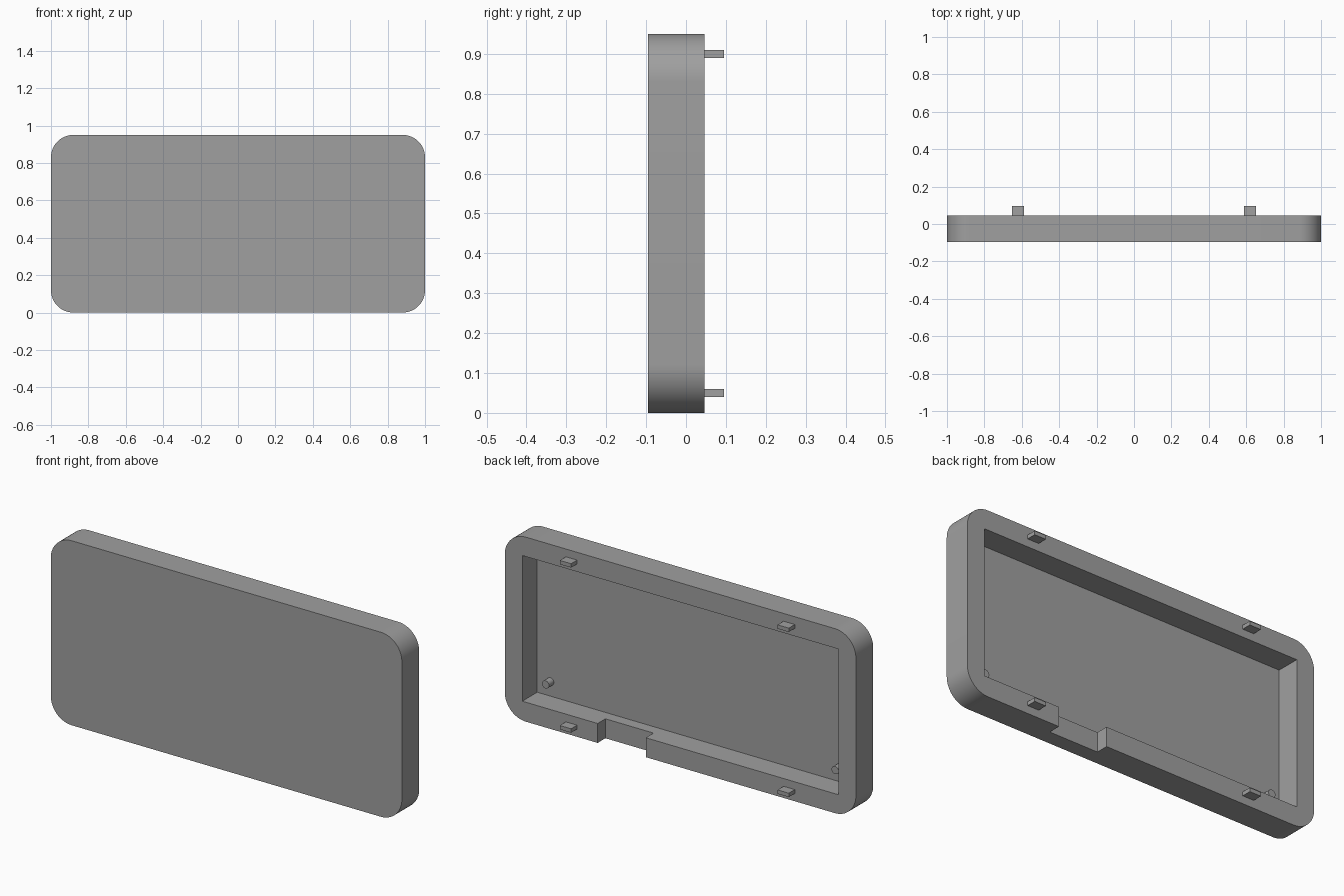
import bpy, bmesh, math
from mathutils import Matrix, Vector

default = bpy.data.objects.get("Cube")
if default:
    bpy.data.objects.remove(default, do_unlink=True)

# Single grey plastic
grey = bpy.data.materials.new("grey plastic")
grey.use_nodes = True
COLOUR = (0.35, 0.35, 0.35, 1)
grey.diffuse_color = COLOUR
grey.node_tree.nodes["Principled BSDF"].inputs["Base Color"].default_value = COLOUR


def finish(name, bm):
    mesh = bpy.data.meshes.new(name)
    bm.to_mesh(mesh)
    bm.free()
    mesh.materials.append(grey)
    obj = bpy.data.objects.new(name, mesh)
    bpy.context.collection.objects.link(obj)
    return obj


def activate(obj):
    bpy.ops.object.select_all(action='DESELECT')
    obj.select_set(True)
    bpy.context.view_layer.objects.active = obj


def box(name, low, high, corner=0):
    """Box between two corners; optionally rounds the edges running along y."""
    low, high = Vector(low), Vector(high)
    bm = bmesh.new()
    bmesh.ops.create_cube(bm, size=1, matrix=Matrix.Translation((low + high) / 2)
                          @ Matrix.Diagonal((*(high - low), 1)))
    if corner:
        edges = [e for e in bm.edges
                 if abs(e.verts[0].co.y - e.verts[1].co.y) > 0.01]
        bmesh.ops.bevel(bm, geom=edges, offset=corner, segments=16,
                        profile=0.5, affect='EDGES')
    return finish(name, bm)


def cut(target, cutter):
    cutter.hide_render = True
    mod = target.modifiers.new("cut", 'BOOLEAN')
    mod.operation = 'DIFFERENCE'
    mod.solver = 'EXACT'
    mod.object = cutter
    activate(target)
    bpy.ops.object.modifier_apply(modifier=mod.name)
    bpy.data.objects.remove(cutter, do_unlink=True)


def smooth(obj):
    activate(obj)
    bpy.ops.object.shade_smooth_by_angle(angle=math.radians(30))


FRONT, RIM, FLOOR, TIP = -0.095, 0.046, -0.075, 0.095
HEIGHT = 0.95

# Shallow tray with rounded corners, open at the back
shell = box("shell", (-1, FRONT, 0), (1, RIM, HEIGHT), corner=0.12)
cut(shell, box("pocket", (-0.9, FLOOR, 0.1), (0.9, 0.2, 0.85)))
# Cable notch through the bottom wall
cut(shell, box("notch", (0.197, -0.017, -0.1), (0.471, 0.2, 0.15)))
smooth(shell)

for side, word in ((1, "left"), (-1, "right")):
    # Flat locating tabs on the rim
    for z, level in ((0.05, "lower"), (HEIGHT - 0.05, "upper")):
        x = side * 0.62
        box(f"{level}_{word}_tab", (x - 0.032, RIM - 0.01, z - 0.01),
            (x + 0.032, TIP, z + 0.01))
    # Small round pegs standing on the pocket floor
    bm = bmesh.new()
    bmesh.ops.create_cone(bm, cap_ends=True, segments=24, radius1=0.02,
                          radius2=0.02, depth=0.05,
                          matrix=Matrix.Translation((side * 0.825, FLOOR + 0.015, 0.175))
                          @ Matrix.Rotation(math.pi / 2, 4, 'X'))
    smooth(finish(f"{word}_peg", bm))
